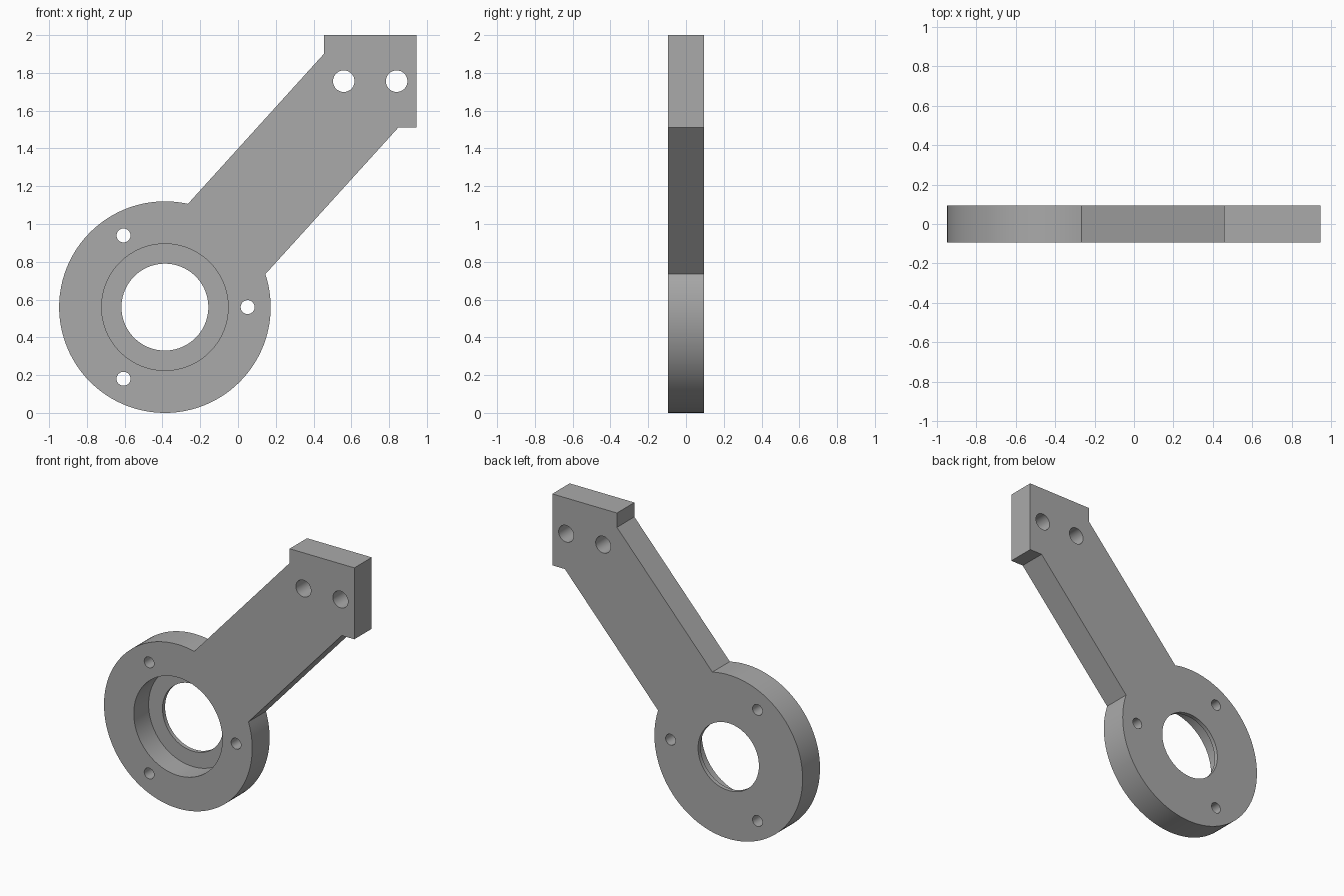
import bpy
import bmesh
from math import atan2, cos, sin, tau, radians
from mathutils import Matrix

cube = bpy.data.objects.get("Cube")
if cube:
    bpy.data.objects.remove(cube, do_unlink=True)

HALF = 0.094                 # half of the plate thickness
HUB_X, HUB_Z, HUB_R = -0.387, 0.56, 0.56
BORE_DEPTH = 0.16

steel = bpy.data.materials.new("plain grey")
steel.use_nodes = True
GREY = (0.4, 0.4, 0.4, 1)
steel.diffuse_color = GREY
steel.node_tree.nodes["Principled BSDF"].inputs["Base Color"].default_value = GREY


def add_object(name, bm):
    bmesh.ops.recalc_face_normals(bm, faces=bm.faces)
    mesh = bpy.data.meshes.new(name)
    bm.to_mesh(mesh)
    bm.free()
    obj = bpy.data.objects.new(name, mesh)
    bpy.context.collection.objects.link(obj)
    mesh.materials.append(steel)
    return obj


def extrude_profile(name, points):
    bm = bmesh.new()
    face = bm.faces.new([bm.verts.new((x, -HALF, z)) for x, z in points])
    moved = bmesh.ops.extrude_face_region(bm, geom=[face], use_keep_orig=True)
    verts = [g for g in moved["geom"] if isinstance(g, bmesh.types.BMVert)]
    bmesh.ops.translate(bm, verts=verts, vec=(0, 2 * HALF, 0))
    return add_object(name, bm)


def drill(body, x, z, radius, y_end=0.3, segments=64):
    """Cut a round hole from in front of the plate back to y_end."""
    y_start = -0.3
    bm = bmesh.new()
    place = Matrix.Translation((x, (y_start + y_end) / 2, z)) @ Matrix.Rotation(radians(90), 4, "X")
    bmesh.ops.create_cone(bm, cap_ends=True, segments=segments, radius1=radius,
                          radius2=radius, depth=y_end - y_start, matrix=place)
    cutter = add_object("hole_cutter", bm)
    cutter.hide_render = True
    mod = body.modifiers.new("hole", "BOOLEAN")
    mod.operation = "DIFFERENCE"
    mod.solver = "EXACT"
    mod.object = cutter
    bpy.context.view_layer.objects.active = body
    bpy.ops.object.modifier_apply(modifier=mod.name)
    bpy.data.objects.remove(cutter, do_unlink=True)


# Outline: mounting tab and slanted arm, closed by the round hub
arm_upper, arm_lower = (-0.265, 1.107), (0.146, 0.735)
tab = [(0.85, 1.512), (0.945, 1.512), (0.945, 2.0), (0.456, 2.0), (0.456, 1.902)]
start = atan2(arm_upper[1] - HUB_Z, arm_upper[0] - HUB_X)
end = atan2(arm_lower[1] - HUB_Z, arm_lower[0] - HUB_X) + tau
STEPS = 100
angles = [start + (end - start) * i / STEPS for i in range(STEPS + 1)]
hub = [(HUB_X + HUB_R * cos(a), HUB_Z + HUB_R * sin(a)) for a in angles]
bracket = extrude_profile("bracket_arm", hub + tab)

# Bearing seat, open to the front, with a smaller through hole
drill(bracket, HUB_X, HUB_Z, 0.335, y_end=-HALF + BORE_DEPTH, segments=96)
drill(bracket, HUB_X, HUB_Z, 0.23, segments=96)

# Three screw holes around the seat
for i in range(3):
    a = tau * i / 3
    drill(bracket, HUB_X + 0.438 * cos(a), HUB_Z + 0.438 * sin(a), 0.037, segments=32)

# Two mounting holes in the tab
for x in (0.56, 0.84):
    drill(bracket, x, 1.756, 0.057, segments=48)

# Smooth round walls, sharp edges
bpy.ops.object.select_all(action="DESELECT")
bracket.select_set(True)
bpy.context.view_layer.objects.active = bracket
bpy.ops.object.shade_smooth_by_angle(angle=radians(30))
